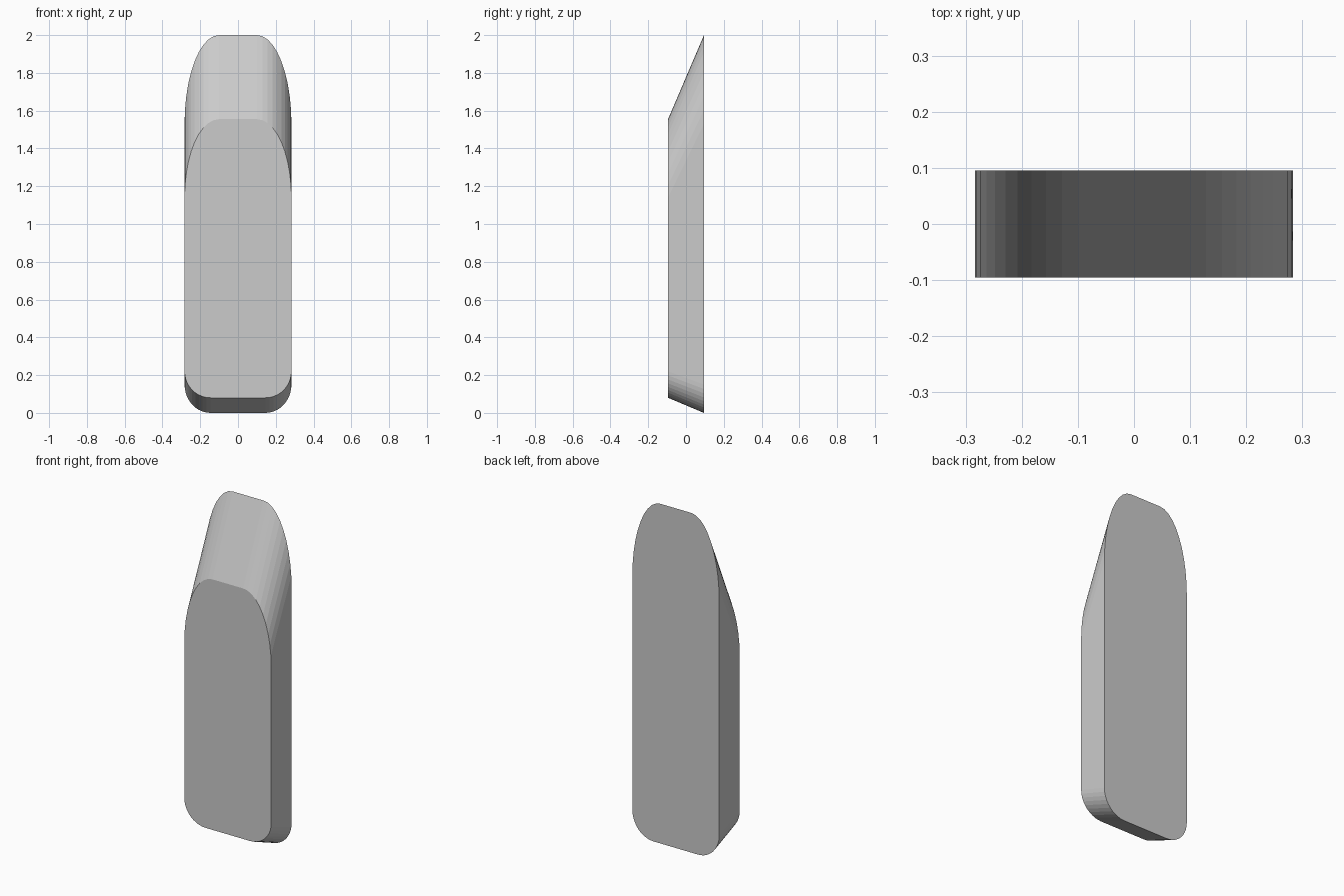
import bpy, bmesh
from math import sin, cos, pi

if "Cube" in bpy.data.objects:
    bpy.data.objects.remove(bpy.data.objects["Cube"])

HALF_W, HALF_D = 0.283, 0.095
STEPS = 10


def outline(top, shoulder, bottom, heel):
    """Rounded outline: tall elliptical shoulders, small rounded lower corners."""
    flat_top, flat_bottom = 0.10, 0.145
    right = []
    for i in range(STEPS + 1):
        a = pi / 2 * i / STEPS
        right.append((flat_bottom + (HALF_W - flat_bottom) * sin(a),
                      heel - (heel - bottom) * cos(a)))
    for i in range(STEPS + 1):
        a = pi / 2 * i / STEPS
        right.append((flat_top + (HALF_W - flat_top) * cos(a),
                      shoulder + (top - shoulder) * sin(a)))
    return right + [(-x, z) for x, z in reversed(right)]


# Wedge-ended slab: short front outline joined to the taller back outline
bm = bmesh.new()
front = [bm.verts.new((x, -HALF_D, z)) for x, z in outline(1.555, 1.14, 0.08, 0.22)]
back = [bm.verts.new((x, HALF_D, z)) for x, z in outline(2.0, 1.53, 0.0, 0.15)]
bm.faces.new(front)
bm.faces.new(back[::-1])
n = len(front)
for i in range(n):
    j = (i + 1) % n
    bm.faces.new((front[i], back[i], back[j], front[j]))
bmesh.ops.recalc_face_normals(bm, faces=bm.faces)

mesh = bpy.data.meshes.new("bevelled_slab")
bm.to_mesh(mesh)
bm.free()
slab = bpy.data.objects.new("bevelled_slab", mesh)
bpy.context.collection.objects.link(slab)
